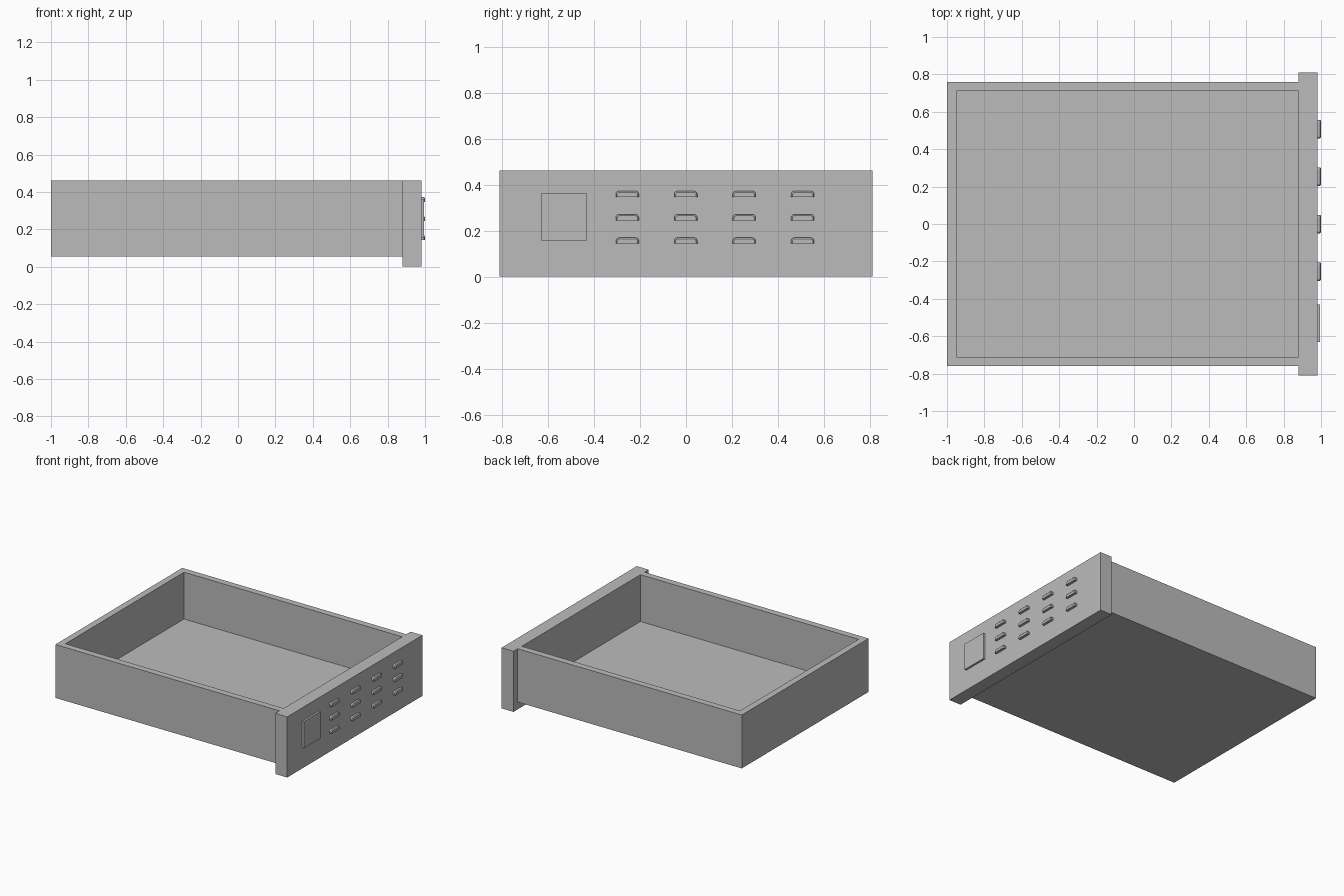
import bpy, bmesh, math

if "Cube" in bpy.data.objects:
    bpy.data.objects.remove(bpy.data.objects["Cube"])

grey = bpy.data.materials.new("plain grey")
grey.diffuse_color = (0.5, 0.5, 0.5, 1)
grey.use_nodes = True
grey.node_tree.nodes["Principled BSDF"].inputs["Base Color"].default_value = grey.diffuse_color


def finish(name, bm):
    bmesh.ops.recalc_face_normals(bm, faces=bm.faces)
    mesh = bpy.data.meshes.new(name)
    bm.to_mesh(mesh)
    bm.free()
    mesh.materials.append(grey)
    obj = bpy.data.objects.new(name, mesh)
    bpy.context.collection.objects.link(obj)
    return obj


def box(name, x, y, z):
    bm = bmesh.new()
    bmesh.ops.create_cube(bm, size=1)
    for v in bm.verts:
        v.co = [a + (c + 0.5) * (b - a) for c, (a, b) in zip(v.co, (x, y, z))]
    return finish(name, bm)


# Open tray: a box whose top face is inset and pushed down to the floor
X0, X1, YW, Z0, Z1, T = -1.0, 0.88, 0.76, 0.055, 0.46, 0.05
bm = bmesh.new()


def ring(x0, x1, y, z):
    return [bm.verts.new(p) for p in ((x0, -y, z), (x1, -y, z), (x1, y, z), (x0, y, z))]


# The cavity runs right up to the front panel, which closes that end
rings = [ring(X0, X1, YW, Z0), ring(X0, X1, YW, Z1),
         ring(X0 + T, X1, YW - T, Z1), ring(X0 + T, X1, YW - T, Z0 + T)]
bm.faces.new(rings[0])
bm.faces.new(rings[3])
for k in range(3):
    for i in range(4):
        if k == 1 and i == 1:
            continue  # rim has no width at the panel
        j = (i + 1) % 4
        bm.faces.new((rings[k][i], rings[k][j], rings[k + 1][j], rings[k + 1][i]))
finish("tray", bm)

# Front panel, wider and lower than the tray
box("front_panel", (0.88, 0.98), (-0.81, 0.81), (0.0, 0.46))

# Raised square label plate
box("label_plate", (0.975, 0.995), (-0.63, -0.43), (0.157, 0.36))


# Louvre: flat bottom, rounded top corners, softened front edge
def louvre(name, yc, z):
    w, h, r, b = 0.05, 0.026, 0.014, 0.006
    bm = bmesh.new()

    def outline(x, inset):
        pts = [(-w + inset, 0), (w - inset, 0)]
        for s in (1, -1):
            for k in range(4):
                a = math.pi / 6 * (k if s > 0 else 3 - k)
                pts.append((s * (w - r + (r - inset) * math.cos(a)),
                            h - r + (r - inset) * math.sin(a)))
        return [bm.verts.new((x, yc + p, z + q)) for p, q in pts]

    loops = [outline(0.975, 0), outline(1.0 - b, 0), outline(1.0, b)]
    for a, c in zip(loops, loops[1:]):
        for i in range(len(a)):
            j = (i + 1) % len(a)
            bm.faces.new((a[i], a[j], c[j], c[i]))
    bm.faces.new(loops[0])
    bm.faces.new(loops[-1])
    finish(name, bm)


for col in range(4):
    for row in range(3):
        louvre(f"louvre_{col}_{row}", -0.255 + 0.254 * col, 0.143 + 0.1015 * row)
